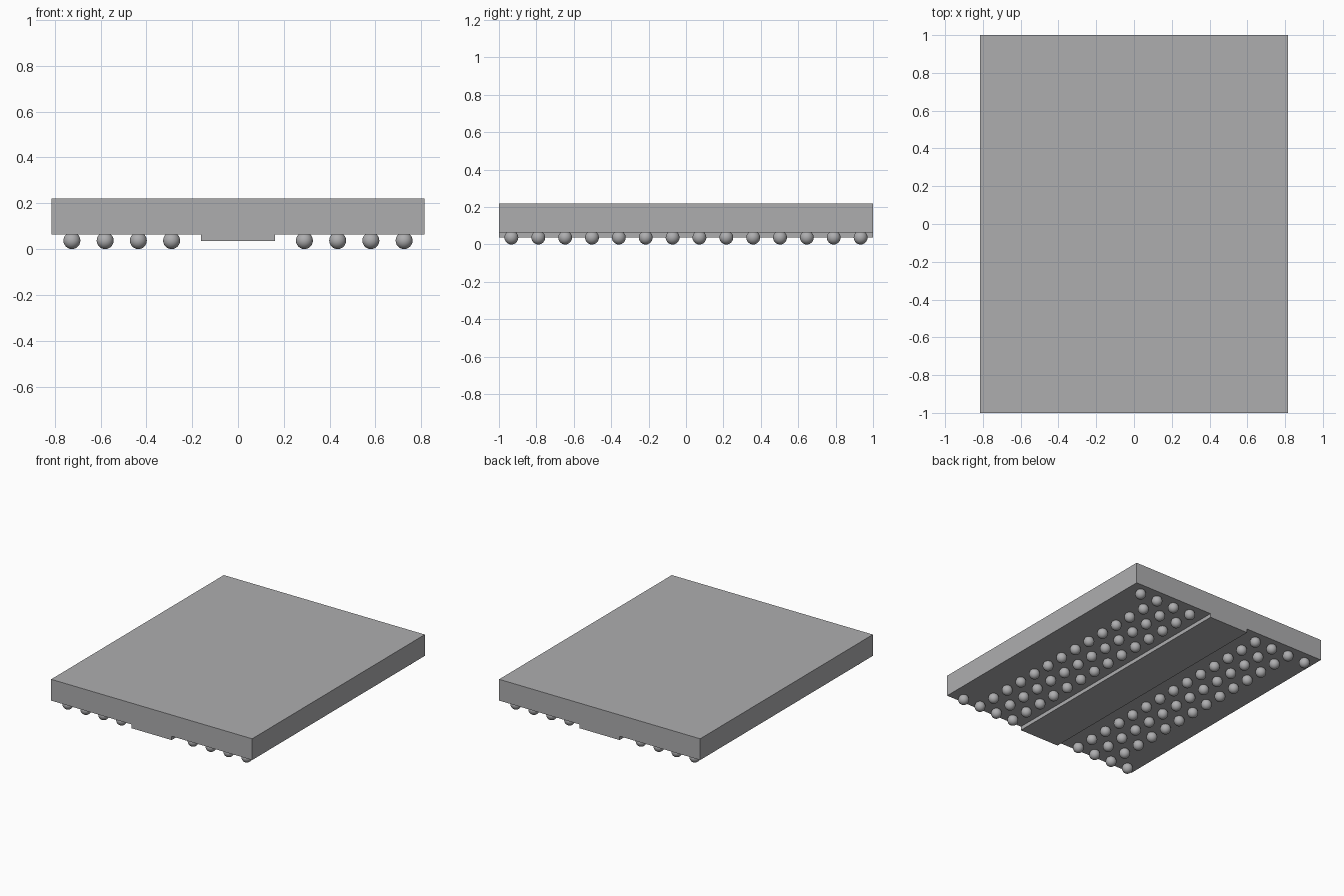
import bpy
import bmesh
from mathutils import Matrix

cube = bpy.data.objects.get("Cube")
if cube:
    bpy.data.objects.remove(cube)


def make_material(name, color):
    mat = bpy.data.materials.new(name)
    mat.use_nodes = True
    mat.diffuse_color = color
    mat.node_tree.nodes["Principled BSDF"].inputs["Base Color"].default_value = color
    return mat


def add_object(name, bm, mat):
    mesh = bpy.data.meshes.new(name)
    bm.to_mesh(mesh)
    bm.free()
    mesh.materials.append(mat)
    obj = bpy.data.objects.new(name, mesh)
    bpy.context.collection.objects.link(obj)
    return obj


grey = make_material("neutral grey", (0.42, 0.42, 0.43, 1))

# Package body: a slab with a raised strip below, extruded front to back
half_width, strip, top, underside, strip_low = 0.815, 0.162, 0.22, 0.064, 0.036
right_half = [(strip, strip_low), (strip, underside),
              (half_width, underside), (half_width, top)]
outline = right_half + [(-x, z) for x, z in reversed(right_half)]
bm = bmesh.new()
face = bm.faces.new([bm.verts.new((x, -1, z)) for x, z in outline])
extruded = bmesh.ops.extrude_face_region(bm, geom=[face])
moved = [v for v in extruded["geom"] if isinstance(v, bmesh.types.BMVert)]
bmesh.ops.translate(bm, verts=moved, vec=(0, 2, 0))
bmesh.ops.recalc_face_normals(bm, faces=bm.faces)
add_object("package_body", bm, grey)

# Solder balls: three full columns per side, outer column only at the corners
radius, pitch, rows = 0.037, 0.1436, 14
bm = bmesh.new()
for side in (-1, 1):
    for column in range(2, 6):
        for row in range(rows):
            if column == 5 and row not in (0, rows - 1):
                continue
            x = side * column * 0.145
            y = (row - (rows - 1) / 2) * pitch
            bmesh.ops.create_uvsphere(bm, u_segments=24, v_segments=12, radius=radius,
                                      matrix=Matrix.Translation((x, y, radius)))
for f in bm.faces:
    f.smooth = True
add_object("solder_balls", bm, grey)
